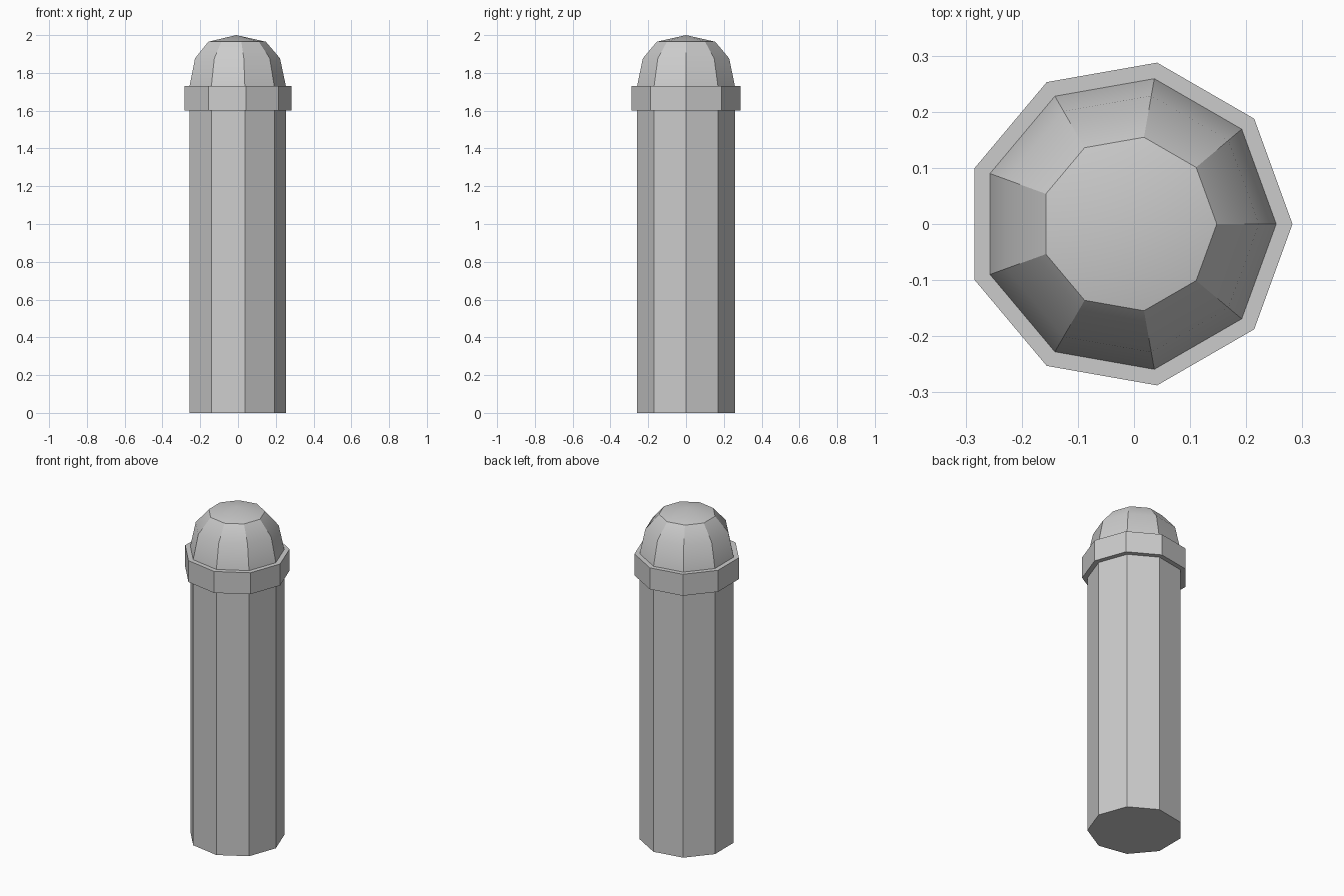
import bpy, bmesh
from math import cos, sin, pi, radians

if "Cube" in bpy.data.objects:
    bpy.data.objects.remove(bpy.data.objects["Cube"])

SIDES = 9
CX = -0.0095   # places the nine-sided bounding box on x = 0


def lathe(name, profile, smooth=False):
    """Revolve (radius, z) points, listed bottom to top, into a faceted part."""
    bm = bmesh.new()
    rings = []
    for r, z in profile:
        n = SIDES if r > 0 else 1
        rings.append([bm.verts.new((CX + r * cos(2 * pi * k / SIDES),
                                    r * sin(2 * pi * k / SIDES), z)) for k in range(n)])
    for a, b in zip(rings, rings[1:]):
        for k in range(SIDES):
            j = (k + 1) % SIDES
            if len(a) == 1:
                bm.faces.new((a[0], b[j], b[k]))
            elif len(b) == 1:
                bm.faces.new((a[k], a[j], b[0]))
            else:
                bm.faces.new((a[k], a[j], b[j], b[k]))
    mesh = bpy.data.meshes.new(name)
    bm.to_mesh(mesh)
    bm.free()
    obj = bpy.data.objects.new(name, mesh)
    bpy.context.collection.objects.link(obj)
    if smooth:
        bpy.ops.object.select_all(action='DESELECT')
        obj.select_set(True)
        bpy.context.view_layer.objects.active = obj
        bpy.ops.object.shade_smooth_by_angle(angle=radians(30))
    return obj


# Post with closed bottom
lathe("post_shaft", [(0, 0), (0.263, 0), (0.263, 1.6)])

# Projecting band with flat ledges
lathe("collar", [(0.263, 1.6), (0.292, 1.6), (0.292, 1.73), (0.263, 1.73)])

# Rounded cap
lathe("dome_cap", [(0.263, 1.73), (0.232, 1.877), (0.157, 1.965), (0, 2.0)], smooth=True)
